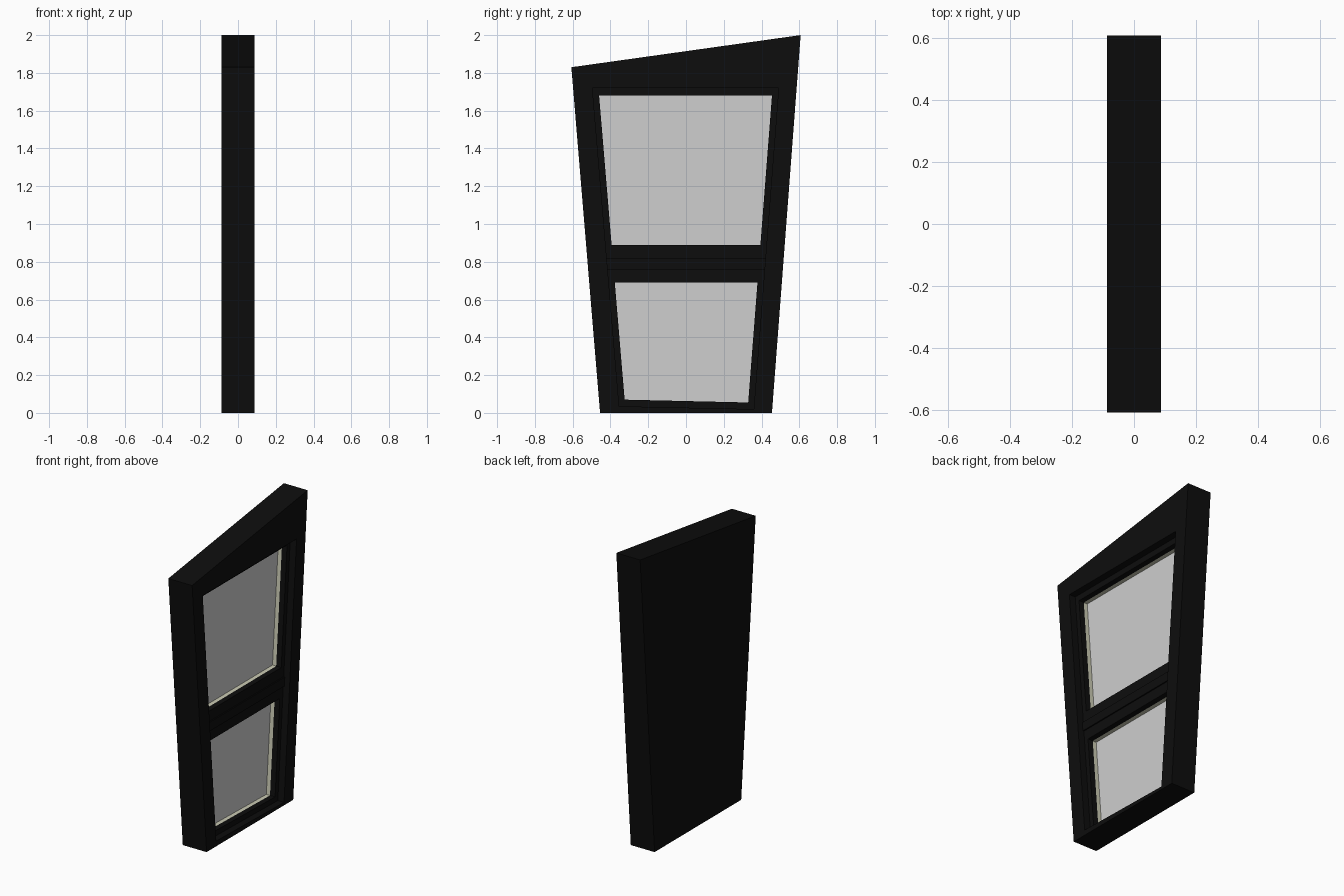
import bpy, bmesh

if "Cube" in bpy.data.objects:
    bpy.data.objects.remove(bpy.data.objects["Cube"])


def material(name, rgb):
    m = bpy.data.materials.new(name)
    m.diffuse_color = (*rgb, 1)
    m.use_nodes = True
    m.node_tree.nodes["Principled BSDF"].inputs["Base Color"].default_value = m.diffuse_color
    return m


BLACK = material("black paint", (0.004, 0.004, 0.004))
GLASS = material("pale grey glass", (0.62, 0.62, 0.62))
CREAM = material("cream bead", (0.60, 0.60, 0.46))


def left(z, grow=0.0):
    return -(0.319 + 0.084 * z) - grow


def right(z, grow=0.0):
    return 0.325 + 0.0775 * z + grow


def quad(zl, zr, top, grow=0.0):
    # tapered opening: bottom left/right heights, top height, sideways growth
    return [(left(zl, grow), zl), (right(zr, grow), zr),
            (right(top, grow), top), (left(top, grow), top)]


def finish(bm, name, mat):
    bmesh.ops.recalc_face_normals(bm, faces=bm.faces)
    me = bpy.data.meshes.new(name)
    bm.to_mesh(me)
    bm.free()
    me.materials.append(mat)
    ob = bpy.data.objects.new(name, me)
    bpy.context.collection.objects.link(ob)


def slab(name, pts, x0, x1, mat):
    bm = bmesh.new()
    a = [bm.verts.new((x0, y, z)) for y, z in pts]
    b = [bm.verts.new((x1, y, z)) for y, z in pts]
    bm.faces.new(a)
    bm.faces.new(b)
    for i in range(len(pts)):
        j = (i + 1) % len(pts)
        bm.faces.new((a[i], a[j], b[j], b[i]))
    finish(bm, name, mat)


def ring(name, outer, inner, x0, x1, mat):
    bm = bmesh.new()
    loops = [[bm.verts.new((x, y, z)) for y, z in pts]
             for pts, x in ((outer, x0), (outer, x1), (inner, x1), (inner, x0))]
    for k in range(4):
        p, q = loops[k], loops[(k + 1) % 4]
        for i in range(4):
            j = (i + 1) % 4
            bm.faces.new((p[i], p[j], q[j], q[i]))
    finish(bm, name, mat)


BACK, PANE, BEAD, SASH, FRONT = -0.0875, -0.025, 0.005, 0.042, 0.0875
G = 0.032

# Outer casing: solid back panel plus deep front frame
outline = [(-0.455, 0), (0.455, 0), (0.607, 2.0), (-0.607, 1.83)]
slab("back_panel", outline, BACK, PANE, BLACK)
ring("outer_frame", outline, quad(0.035, 0.02, 1.72, G), PANE, FRONT, BLACK)

# Crossbar between the two sashes
slab("crossbar", quad(0.76, 0.76, 0.82, G), PANE, 0.05, BLACK)

# Each sash: black frame, cream bead and glass
for tag, hole, rim in (
        ("upper", quad(0.89, 0.89, 1.68), quad(0.82, 0.82, 1.72, G)),
        ("lower", quad(0.07, 0.055, 0.69), quad(0.035, 0.02, 0.76, G))):
    ring(tag + "_sash", rim, hole, BEAD, SASH, BLACK)
    ring(tag + "_bead", rim, hole, PANE, BEAD, CREAM)
    slab(tag + "_glass", hole, PANE, PANE + 0.003, GLASS)
